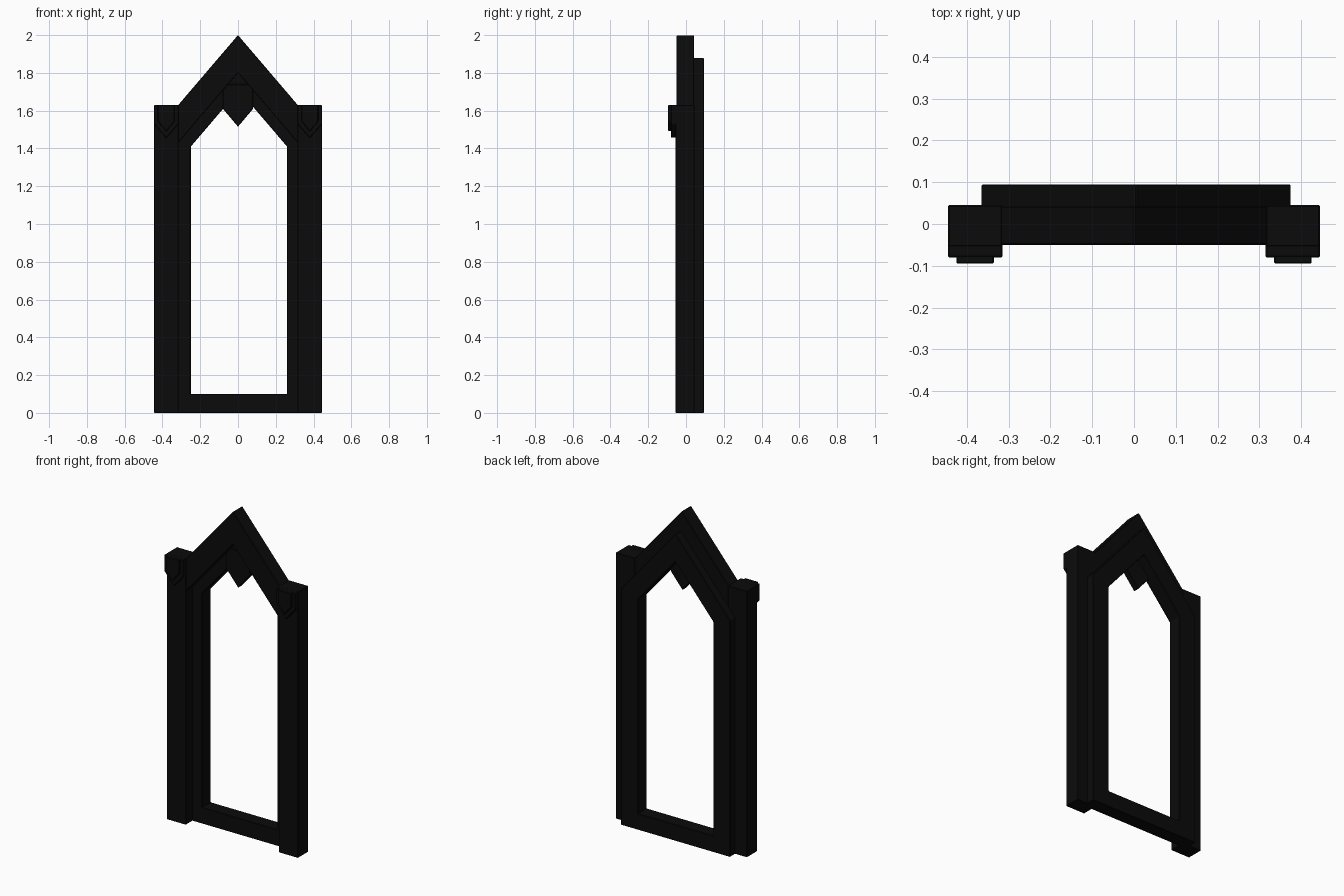
import bpy
import bmesh

cube = bpy.data.objects.get("Cube")
if cube:
    bpy.data.objects.remove(cube, do_unlink=True)

black = bpy.data.materials.new("charcoal black")
black.use_nodes = True
black.diffuse_color = (0.0032, 0.0032, 0.0032, 1)
shader = black.node_tree.nodes["Principled BSDF"]
shader.inputs["Base Color"].default_value = black.diffuse_color
shader.inputs["Roughness"].default_value = 0.9

SLOPE = 1.17   # pitch shared by every gable line
CENTRE = 0.005  # the inner frame sits slightly off centre


def finish(name, bm, bevel=0.003):
    bmesh.ops.recalc_face_normals(bm, faces=bm.faces)
    mesh = bpy.data.meshes.new(name)
    bm.to_mesh(mesh)
    bm.free()
    mesh.materials.append(black)
    obj = bpy.data.objects.new(name, mesh)
    bpy.context.collection.objects.link(obj)
    if bevel:
        mod = obj.modifiers.new("worn edges", "BEVEL")
        mod.width = bevel
        mod.segments = 1
    return obj


def slab(name, outline, front, back):
    """Extrude an x-z outline from front to back along y."""
    bm = bmesh.new()
    face = bm.faces.new([bm.verts.new((x, front, z)) for x, z in outline])
    moved = bmesh.ops.extrude_face_region(bm, geom=[face])["geom"]
    verts = [v for v in moved if isinstance(v, bmesh.types.BMVert)]
    bmesh.ops.translate(bm, verts=verts, vec=(0, back - front, 0))
    return finish(name, bm)


def ring(name, outer, inner, front, back):
    """Closed frame between two matching x-z outlines."""
    bm = bmesh.new()
    loops = [[bm.verts.new((x, y, z)) for x, z in pts]
             for pts, y in ((outer, front), (outer, back), (inner, back), (inner, front))]
    count = len(outer)
    for k in range(4):
        a, b = loops[k], loops[(k + 1) % 4]
        for i in range(count):
            j = (i + 1) % count
            bm.faces.new((a[i], a[j], b[j], b[i]))
    return finish(name, bm)


def house(half, bottom, apex):
    """Pentagon with a gabled top."""
    shoulder = apex - half * SLOPE
    return [(CENTRE - half, bottom), (CENTRE + half, bottom),
            (CENTRE + half, shoulder), (CENTRE, apex), (CENTRE - half, shoulder)]


def shield(mid, half, top, shoulder, tip):
    return [(mid - half, top), (mid + half, top), (mid + half, shoulder),
            (mid, tip), (mid - half, shoulder)]


# Recessed inner frame with sill and gabled opening
ring("inner_frame", house(0.37, 0, 1.88), house(0.255, 0.1, 1.708), 0.01, 0.095)

# Raised gable across the front
reach = 0.38
slab("front_gable",
     [(0, 2.0), (reach, 2.0 - reach * SLOPE), (reach, 1.8 - reach * SLOPE),
      (0, 1.8), (-reach, 1.8 - reach * SLOPE), (-reach, 2.0 - reach * SLOPE)],
     -0.05, 0.043)

# Pointed pendant under the apex
slab("pendant", shield(0, 0.08, 1.74, 1.61, 1.515), 0.0, 0.036)

# Posts with two-layer shield ornaments at their heads
for side, word in ((-1, "right"), (1, "left")):
    mid = side * 0.38
    slab(word + "_post",
         [(mid - 0.065, 0), (mid + 0.065, 0), (mid + 0.065, 1.63), (mid - 0.065, 1.63)],
         -0.055, 0.045)
    slab(word + "_shield", shield(mid, 0.065, 1.63, 1.53, 1.455), -0.08, -0.05)
    slab(word + "_shield_face", shield(mid, 0.045, 1.63, 1.545, 1.49), -0.095, -0.075)
